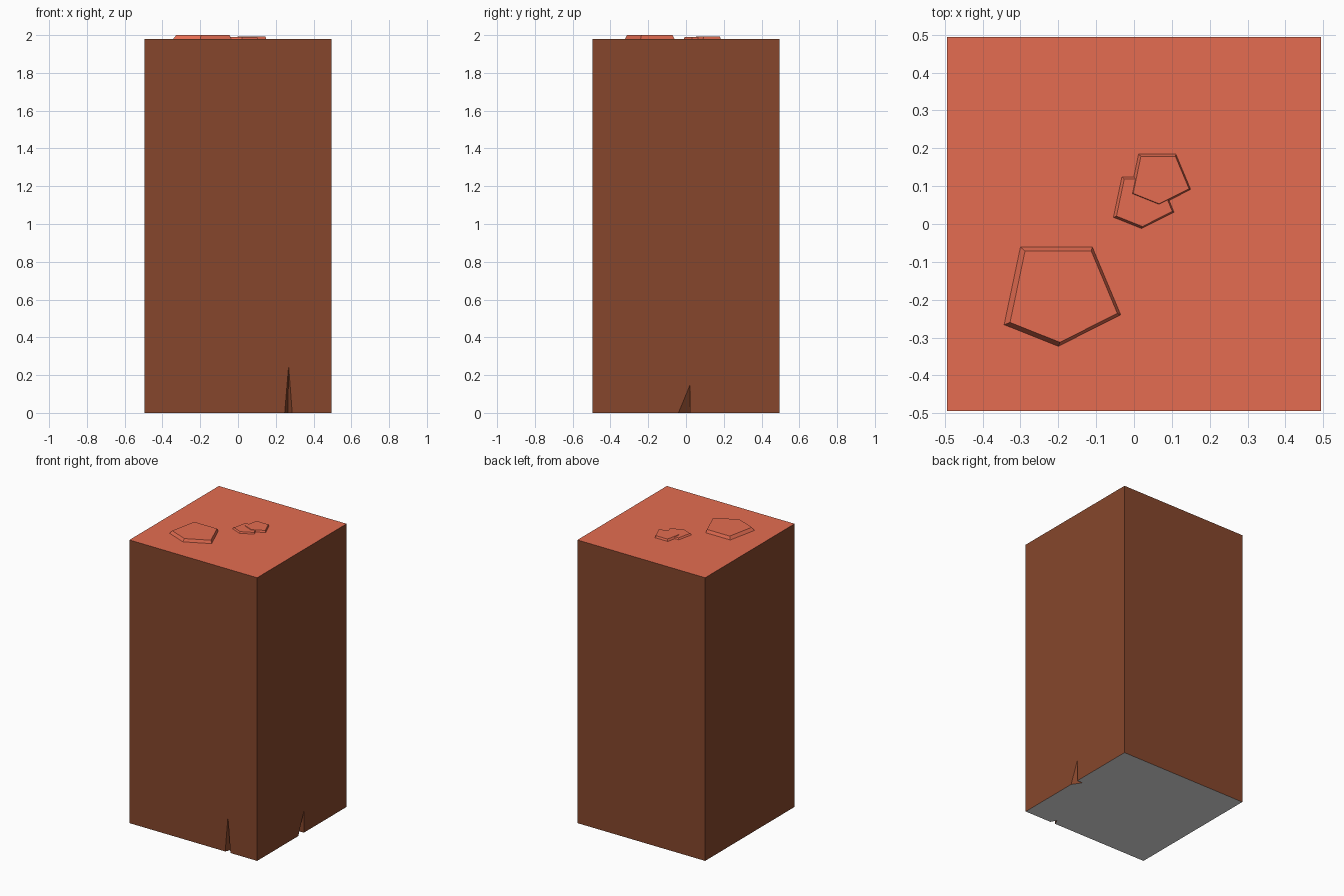
import bpy, bmesh
from mathutils import Vector

if "Cube" in bpy.data.objects:
    bpy.data.objects.remove(bpy.data.objects["Cube"])


def material(name, rgb):
    m = bpy.data.materials.new(name)
    m.diffuse_color = (*rgb, 1)
    m.use_nodes = True
    m.node_tree.nodes["Principled BSDF"].inputs["Base Color"].default_value = m.diffuse_color
    return m


BROWN = material("brown_earth", (0.24, 0.062, 0.025))
RED = material("red_clay", (0.78, 0.152, 0.083))
GREY = material("grey_base", (0.80, 0.80, 0.80))


def make_object(name, bm, mats):
    bmesh.ops.recalc_face_normals(bm, faces=bm.faces)
    me = bpy.data.meshes.new(name)
    bm.to_mesh(me)
    bm.free()
    for m in mats:
        me.materials.append(m)
    ob = bpy.data.objects.new(name, me)
    bpy.context.collection.objects.link(ob)
    return ob


# Tall block: brown sides, red top, grey underside
H, TOP = 0.494, 1.98
bm = bmesh.new()
bmesh.ops.create_cube(bm, size=1)
for v in bm.verts:
    v.co = (v.co.x * 2 * H, v.co.y * 2 * H, (v.co.z + 0.5) * TOP)
bm.normal_update()
for f in bm.faces:
    f.material_index = 1 if f.normal.z > 0.5 else 2 if f.normal.z < -0.5 else 0
block = make_object("block", bm, [BROWN, RED, GREY])


# Wedge-shaped cracks: apex and two foot points on the wall, one point inside
def cut_crack(name, apex, foot_a, foot_b, inner):
    a, b, c, d = map(Vector, (apex, foot_a, foot_b, inner))
    up = a - d
    low = d - 0.3 * up
    bm = bmesh.new()
    for p in (d + 1.3 * up, low, low + 2 * (b - d), low + 2 * (c - d)):
        bm.verts.new(p)
    bmesh.ops.convex_hull(bm, input=bm.verts)
    cutter = make_object(name, bm, [BROWN])
    cutter.hide_render = True
    mod = block.modifiers.new(name, 'BOOLEAN')
    mod.operation = 'DIFFERENCE'
    mod.solver = 'EXACT'
    mod.object = cutter
    bpy.context.view_layer.objects.active = block
    bpy.ops.object.modifier_apply(modifier=mod.name)
    bpy.data.objects.remove(cutter)


cut_crack("front_crack", (0.268, -H, 0.25), (0.247, -H, 0), (0.287, -H, 0),
          (0.264, -H + 0.04, 0))
cut_crack("right_crack", (H, 0.022, 0.15), (H, -0.04, 0), (H, 0.022, 0),
          (H - 0.042, 0.022, 0))

# Flat five-sided stones on top, all from one outline
OUTLINE = [(-0.143, 0.057), (-0.10, 0.262), (0.09, 0.262), (0.165, 0.083), (0, 0)]


def stone(name, x, y, scale, height):
    pts = [Vector((x + px * scale, y + py * scale, TOP)) for px, py in OUTLINE]
    mid = sum(pts, Vector()) / 5
    lift = Vector((0.004 * scale, 0, height))
    bm = bmesh.new()
    base = [bm.verts.new(p) for p in pts]
    top = [bm.verts.new(mid + (p - mid) * 0.92 + lift) for p in pts]
    bm.faces.new(base)
    bm.faces.new(top)
    for i in range(5):
        j = (i + 1) % 5
        bm.faces.new((base[i], base[j], top[j], top[i]))
    return make_object(name, bm, [RED])


stone("large_stone", -0.20, -0.323, 1.0, 0.02)
stone("small_stone_low", 0.020, -0.012, 0.52, 0.010)
stone("small_stone_high", 0.064, 0.048, 0.52, 0.013)
